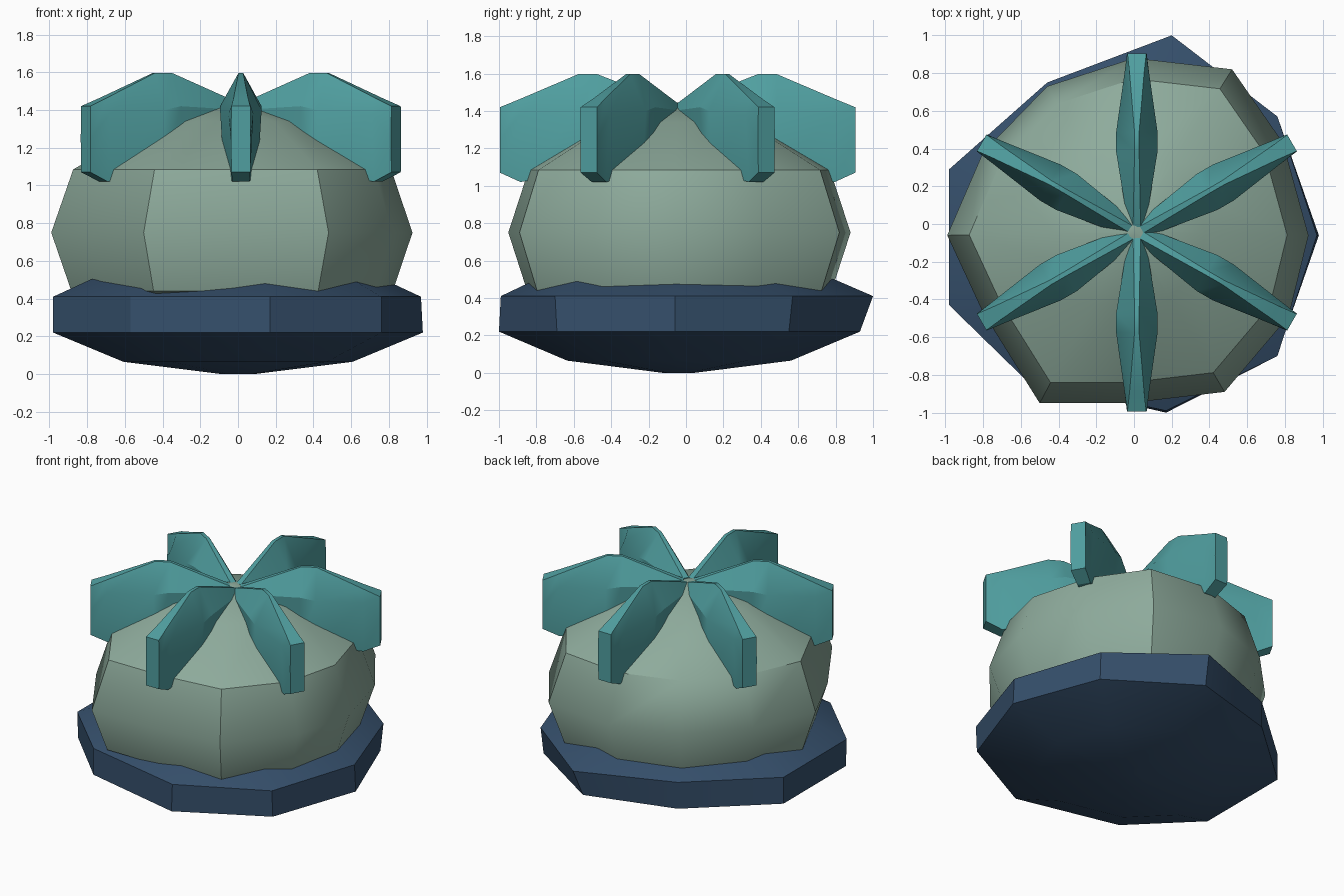
import bpy, math

if "Cube" in bpy.data.objects:
    bpy.data.objects.remove(bpy.data.objects["Cube"])


def material(name, rgb):
    m = bpy.data.materials.new(name)
    lin = [((c / 255 + 0.055) / 1.055) ** 2.4 for c in rgb]
    m.diffuse_color = (*lin, 1)
    m.use_nodes = True
    m.node_tree.nodes["Principled BSDF"].inputs["Base Color"].default_value = m.diffuse_color
    return m


def loft(name, rings, mat, angle):
    """Skin a stack of equal-length closed rings and cap both ends."""
    n = len(rings[0])
    verts = [p for ring in rings for p in ring]
    faces = [tuple(reversed(range(n))),
             tuple(range(len(verts) - n, len(verts)))]
    for k in range(len(rings) - 1):
        for i in range(n):
            j = (i + 1) % n
            faces.append((k * n + i, k * n + j, (k + 1) * n + j, (k + 1) * n + i))
    mesh = bpy.data.meshes.new(name)
    mesh.from_pydata(verts, [], faces)
    mesh.materials.append(mat)
    obj = bpy.data.objects.new(name, mesh)
    bpy.context.collection.objects.link(obj)
    bpy.ops.object.select_all(action='DESELECT')
    obj.select_set(True)
    bpy.context.view_layer.objects.active = obj
    bpy.ops.object.mode_set(mode='EDIT')
    bpy.ops.mesh.select_all(action='SELECT')
    bpy.ops.mesh.normals_make_consistent(inside=False)
    bpy.ops.object.mode_set(mode='OBJECT')
    bpy.ops.object.shade_smooth_by_angle(angle=math.radians(angle))
    return obj


def ring(outline, centre, s, z):
    cx, cy = centre
    return [(cx + (x - cx) * s, cy + (y - cy) * s, z) for x, y in outline]


navy = material("navy", (53, 79, 107))
sage = material("sage green", (142, 171, 156))
teal = material("teal", (80, 159, 160))

# Nine-sided base plate with shallow domed top and bottom
top_edge = [(0.97, -0.06), (0.76, 0.57), (0.20, 1.0), (-0.46, 0.75), (-0.98, 0.29),
            (-0.98, -0.43), (-0.57, -0.83), (0.17, -0.99), (0.76, -0.70)]
low_edge = [(0.98, -0.06), (0.75, 0.55), (0.17, 0.93), (-0.46, 0.75), (-0.98, 0.29),
            (-0.98, -0.42), (-0.57, -0.83), (0.17, -1.0), (0.76, -0.69)]
c = (0, -0.04)
loft("base_plate", [
    ring(low_edge, c, 0.09, 0.0), ring(low_edge, c, 0.62, 0.065),
    ring(low_edge, c, 1.0, 0.22), ring(top_edge, c, 1.0, 0.41),
    ring(top_edge, c, 0.8, 0.50), ring(top_edge, c, 0.6, 0.55)], navy, 30)

# Rounded, slightly irregular body
belly = [(0.925, -0.06), (0.79, 0.43), (0.52, 0.82), (0.0, 0.88), (-0.46, 0.73),
         (-0.80, 0.38), (-0.99, -0.06), (-0.80, -0.47), (-0.50, -0.95),
         (-0.03, -0.95), (0.48, -0.89), (0.82, -0.49)]
c = (-0.02, -0.04)
loft("body", [ring(belly, c, s, z) for s, z in
              [(0.6, 0.30), (0.89, 0.44), (1.0, 0.75), (0.88, 1.085),
               (0.42, 1.34), (0.03, 1.445)]], sage, 40)

# Six radiating fins: radius, then (half width, height) at ridge, flank and foot
sections = [
    (0.03, (0.020, 1.44), (0.045, 1.40), (0.03, 1.20)),
    (0.43, (0.012, 1.597), (0.11, 1.42), (0.09, 1.10)),
    (0.53, (0.012, 1.597), (0.11, 1.40), (0.09, 1.07)),
    (0.84, (0.038, 1.465), (0.066, 1.38), (0.045, 1.02)),
    (0.95, (0.050, 1.42), (0.052, 1.25), (0.05, 1.07)),
]
for i in range(6):
    a = math.radians(30 + 60 * i)
    ca, sa = math.cos(a), math.sin(a)
    rings = []
    for r, *half in sections:
        loop = [(w, z) for w, z in half] + [(-w, z) for w, z in reversed(half)]
        rings.append([(0.015 + r * ca - w * sa, -0.045 + r * sa + w * ca, z)
                      for w, z in loop])
    loft(f"fin_{i + 1}", rings, teal, 30)
